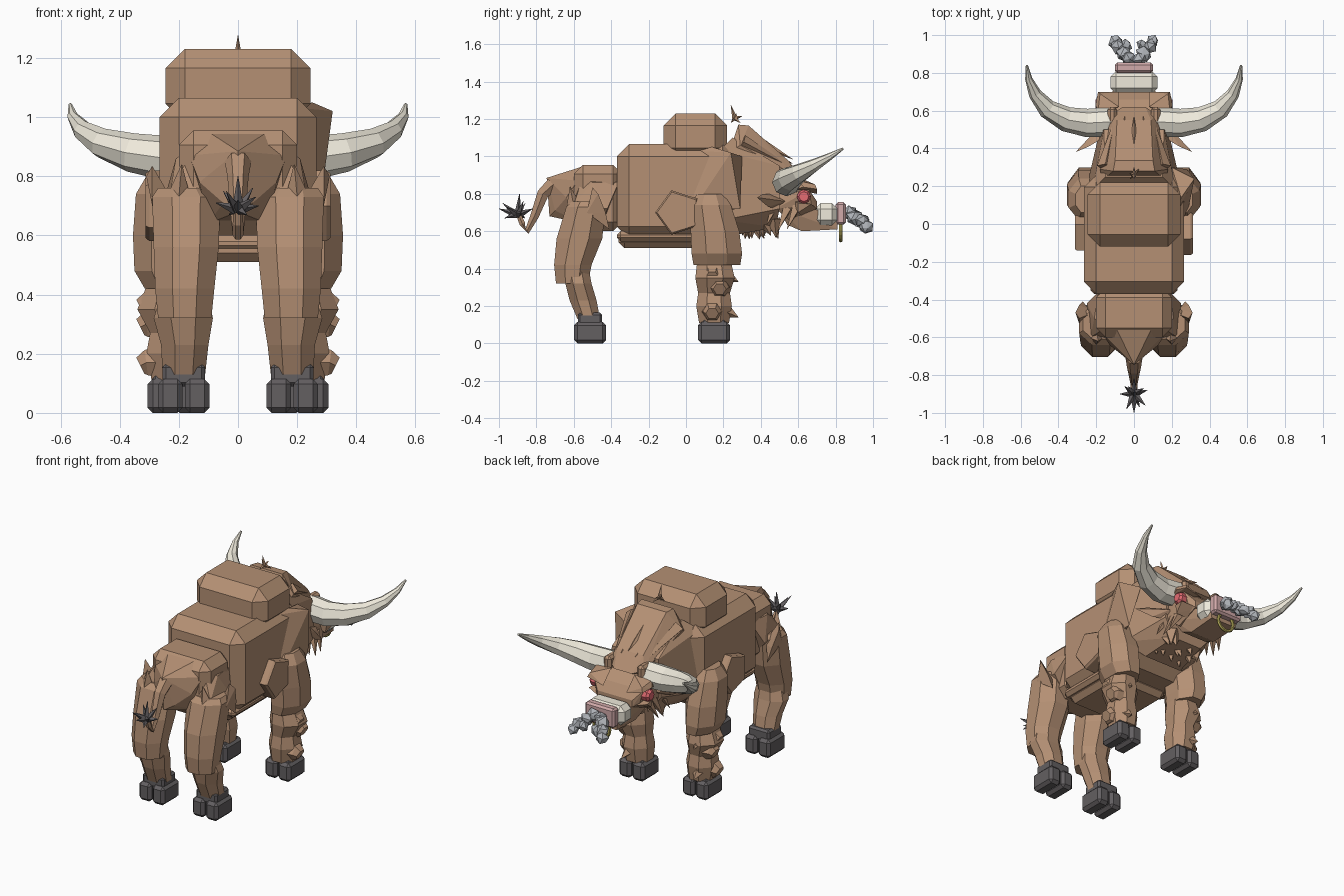
import bpy, bmesh, math, random
from mathutils import Vector, Matrix

random.seed(4)


def material(name, r, g, b):
    m = bpy.data.materials.new(name)
    m.diffuse_color = (r, g, b, 1)
    return m


HIDE = material("hide", .46, .28, .175)
HOOF = material("hoof", .125, .115, .12)
BONE = material("bone", .86, .82, .71)
PINK = material("pink_skin", .64, .40, .40)
RED = material("eye_red", .78, .15, .17)
GOLD = material("gold", .45, .39, .10)
SMOKE = material("smoke", .43, .45, .48)


def finish(name, bm, mat):
    bmesh.ops.recalc_face_normals(bm, faces=bm.faces)
    me = bpy.data.meshes.new(name)
    bm.to_mesh(me)
    bm.free()
    me.materials.append(mat)
    ob = bpy.data.objects.new(name, me)
    bpy.context.collection.objects.link(ob)
    return ob


def box(name, lo, hi, bevel, mat=HIDE):
    """Chamfered box between two corners."""
    lo, hi = Vector(lo), Vector(hi)
    bm = bmesh.new()
    s = hi - lo
    bmesh.ops.create_cube(bm, size=1, matrix=Matrix.Translation((lo + hi) / 2) @ Matrix.Diagonal((*[abs(v) for v in s], 1)))
    bmesh.ops.bevel(bm, geom=bm.edges[:], offset=bevel, segments=1, affect='EDGES')
    return finish(name, bm, mat)


def hull(name, pts, mat=HIDE, mirror=False):
    """Faceted convex chunk, optionally symmetric across x."""
    bm = bmesh.new()
    if mirror:
        pts = pts + [(-x, y, z) for x, y, z in pts if x]
    vs = [bm.verts.new(p) for p in pts]
    r = bmesh.ops.convex_hull(bm, input=vs)
    bmesh.ops.delete(bm, geom=list({v for v in r["geom_interior"] if isinstance(v, bmesh.types.BMVert)}), context='VERTS')
    return finish(name, bm, mat)


def skin(name, rings, mat):
    """Closed skin over matching rings of points."""
    bm = bmesh.new()
    loops = [[bm.verts.new(p) for p in ring] for ring in rings]
    n = len(loops[0])
    for a, b in zip(loops, loops[1:]):
        for i in range(n):
            bm.faces.new((a[i], a[(i + 1) % n], b[(i + 1) % n], b[i]))
    bm.faces.new(loops[0])
    bm.faces.new(loops[-1])
    return finish(name, bm, mat)


def limb(name, side, rings):
    """Vertical eight-sided loft; rings are x, y, z, half width, half depth."""
    k = 1 / math.cos(math.pi / 8)
    return skin(name, [[(side * (x + rx * k * math.cos((i + .5) * math.pi / 4)),
                         y + ry * k * math.sin((i + .5) * math.pi / 4), z)
                        for i in range(8)] for x, y, z, rx, ry in rings], HIDE)


def tube(name, path, sides, mat):
    """Tapered tube; path points are x, y, z, radius."""
    pts = [Vector(p[:3]) for p in path]
    rings = []
    for i, p in enumerate(pts):
        d = (pts[min(i + 1, len(pts) - 1)] - pts[max(i - 1, 0)]).normalized()
        u = d.cross(Vector((0, 0, 1))) if abs(d.z) < .95 else d.cross(Vector((0, 1, 0)))
        u.normalize()
        v = d.cross(u)
        rings.append([p + path[i][3] * (u * math.cos(a) + v * math.sin(a))
                      for a in (2 * math.pi * j / sides for j in range(sides))])
    return skin(name, rings, mat)


def spike(name, base, tip, r, mat=HIDE):
    return tube(name, [(*base, r), (*tip, .001)], 4, mat)


# Torso: barrel, belly, hump and rump
box("barrel", (-.265, -.37, .56), (.265, .26, 1.065), .065)
box("belly", (-.20, -.36, .51), (.20, .06, .60), .03)
box("belly_band", (-.23, -.37, .545), (.23, .2, .60), .02)
box("hump", (-.245, -.12, .98), (.245, .22, 1.23), .065)
box("rump", (-.20, -.60, .60), (.20, -.34, .955), .05)
hull("tail_head", [(.10, -.54, .95), (.165, -.58, .87), (.13, -.64, .78), (.05, -.70, .71),
                   (.10, -.55, .64), (0, -.745, .885), (0, -.73, .68)], mirror=True)

# Neck, mane and chest
hull("neck", [(.22, .18, 1.03), (.25, .20, .66), (.15, .25, 1.10), (.16, .50, .95), (.18, .50, .72),
              (.10, .48, .62), (.13, .26, .58)], mirror=True)
hull("mane", [(.17, .23, 1.02), (.11, .28, 1.17), (.10, .335, 1.165), (.18, .29, 1.06), (.09, .55, .975),
              (.12, .58, .90), (.12, .50, .84), (.06, .62, .88)], mirror=True)
hull("shoulder_blade", [(.22, .05, 1.03), (.32, .24, 1.02), (.25, .14, 1.05), (.28, .04, .72),
                        (.28, .29, .72), (.20, .30, 1.0), (.20, .05, .7)])
for i in range(5):
    x = (i - 2) * .06
    spike("mane_lock", (x * 1.3, .30, 1.125 - abs(x) * .4), (x * .8, .57, .985 - abs(x) * .4), .04)
for tip in [(0, .24, 1.275), (0, .30, 1.215), (-.02, .24, 1.18), (.025, .29, 1.18), (-.025, .27, 1.23)]:
    spike("crest_wisp", (0, .26, 1.205), tip, .013)
for i in range(14):
    x, y = random.uniform(-.13, .13), random.uniform(.30, .50)
    spike("throat_hair", (x, y, .66), (x * 1.1, y + random.uniform(-.04, .05), random.uniform(.555, .58)), .045)

# Head: skull, jaw, muzzle and nose
hull("skull", [(.14, .48, .92), (.14, .60, .87), (.165, .48, .72), (.17, .66, .82), (.15, .67, .74),
               (.12, .70, .72), (.12, .55, .66), (.12, .70, .76)], mirror=True)
hull("jaw", [(.13, .50, .72), (.09, .54, .635), (.085, .62, .60), (.09, .81, .61), (.095, .81, .67),
             (.12, .66, .73)], mirror=True)
box("muzzle", (-.125, .69, .63), (.125, .81, .75), .03, BONE)
box("nose", (-.10, .80, .635), (.10, .855, .755), .012, PINK)
bpy.ops.mesh.primitive_torus_add(major_segments=16, minor_segments=6, major_radius=.055, minor_radius=.010,
                                 location=(0, .828, .605), rotation=(math.pi / 2, 0, 0))
ring = bpy.context.object
ring.name = "nose_ring"
ring.data.materials.append(GOLD)

# Tail with dark tuft fanning up and back
tube("tail", [(0, -.71, .85, .045), (0, -.765, .80, .036), (0, -.81, .68, .026), (0, -.85, .60, .018),
              (0, -.875, .64, .018), (0, -.90, .70, .014)], 6, HIDE)
for x, y, z in ((0, .01, .10), (.05, .03, .06), (-.05, .04, .05), (0, -.10, .02), (.06, -.06, .03),
                (-.04, -.08, .05), (.07, .02, 0), (-.075, 0, .01), (0, .08, .02), (.03, -.07, -.03), (-.03, .04, -.03)):
    spike("tail_tuft", (x * .1, -.90 + y * .1, .69), (x, -.90 + y, .70 + z), .02, HOOF)

for s in (1, -1):
    # Horn
    tube("horn", [(s * x, y, z, r) for x, y, z, r in (
        (.10, .54, .868, .072), (.14, .54, .865, .078), (.25, .535, .862, .075), (.36, .555, .88, .066),
        (.46, .61, .912, .051), (.525, .69, .955, .034), (.558, .77, 1.0, .019), (.567, .84, 1.042, .006))], 8, BONE)
    box("horn_socket", (s * .09, .46, .79), (s * .14, .62, .94), .015)
    # Ear, brow, eye and cheek hair
    hull("ear", [(s * .14, .47, .80), (s * .14, .49, .72), (s * .17, .53, .76), (s * .24, .41, .80),
                 (s * .23, .44, .73), (s * .31, .38, .78)])
    hull("brow", [(s * .08, .70, .80), (s * .19, .70, .825), (s * .205, .63, .835), (s * .19, .57, .825),
                  (s * .19, .60, .87), (s * .18, .69, .85), (s * .08, .62, .88)])
    hull("cheek", [(s * .12, .56, .77), (s * .19, .60, .75), (s * .20, .67, .745), (s * .18, .60, .70),
                   (s * .10, .70, .72), (s * .10, .62, .68)])
    tube("eye", [(s * .13, .63, .785, .038), (s * .19, .63, .785, .038), (s * .205, .63, .785, .026)], 8, RED)
    for y, z in ((.46, .72), (.52, .69), (.57, .70)):
        spike("cheek_hair", (s * .14, y + .02, z + .03), (s * .19, y - .03, z - .09), .03)

    # Hind leg and hip
    limb("hind_thigh", s, [(.18, -.53, .76, .09, .08), (.175, -.535, .73, .115, .105), (.175, -.57, .56, .11, .122),
                           (.18, -.605, .42, .10, .10), (.18, -.61, .32, .09, .085)])
    limb("hind_shin", s, [(.18, -.59, .40, .08, .07), (.185, -.575, .32, .10, .07), (.18, -.55, .23, .08, .072),
                          (.183, -.52, .13, .072, .06)])
    hull("hip_spur", [(s * .29, -.50, .835), (s * .31, -.47, .80), (s * .29, -.53, .70), (s * .29, -.43, .70),
                      (s * .27, -.41, .61), (s * .24, -.45, .70), (s * .24, -.48, .75)])
    hull("haunch", [(s * .15, -.55, .90), (s * .21, -.50, .86), (s * .23, -.60, .74), (s * .25, -.42, .72),
                    (s * .19, -.36, .86), (s * .13, -.61, .74), (s * .14, -.45, .62)])
    spike("haunch_spur", (s * .20, -.60, .73), (s * .19, -.62, .84), .04)

    # Front leg, elbow pad and shin plates
    limb("front_thigh", s, [(.26, .13, .80, .05, .07), (.255, .13, .74, .09, .11), (.25, .155, .60, .105, .13),
                            (.25, .165, .48, .10, .135), (.235, .165, .42, .08, .125)])
    limb("front_shin", s, [(.23, .15, .44, .075, .09), (.24, .155, .35, .10, .105), (.222, .15, .27, .075, .085),
                           (.222, .15, .20, .088, .095), (.217, .15, .11, .075, .08)])
    tube("elbow_pad", [(s * .22, -.04, .70, .125), (s * .30, -.04, .70, .125), (s * .312, -.04, .70, .115)], 5, HIDE)
    for y, z in ((.14, .365), (.18, .30), (.14, .17)):
        tube("shin_plate", [(s * .25, y, z, .06), (s * .31, y, z, .05), (s * .33, y, z - .01, .035)], 6, HIDE)
    for z in (.36, .17):
        spike("leg_hair", (s * .24, .22, z), (s * .25, .28, z - .03), .035)

    # Cloven hooves: hind pair set closer together than the front pair
    for y, x0, top in ((-.513, .096, .165), (.15, .131, .125)):
        box("hoof_cuff", (s * (x0 + .015), y - .065, .09), (s * (x0 + .16), y + .065, top), .012, HOOF)
        for x in (x0, x0 + .091):
            box("hoof_toe", (s * x, y - .085, 0), (s * (x + .084), y + .085, .115), .018, HOOF)

    # Nostril smoke puffs
    for x, y, z, r in ((.03, .875, .695, .040), (.055, .90, .675, .045), (.085, .94, .655, .040),
                       (.10, .965, .625, .036), (.045, .945, .65, .034)):
        bm = bmesh.new()
        bmesh.ops.create_icosphere(bm, subdivisions=1, radius=r,
                                   matrix=Matrix.Translation((s * x, y, z)) @ Matrix.Rotation(x * 40, 4, 'X'))
        for v in bm.verts:
            v.co += Vector([random.uniform(-.006, .006) for _ in range(3)])
        finish("smoke_puff", bm, SMOKE)
